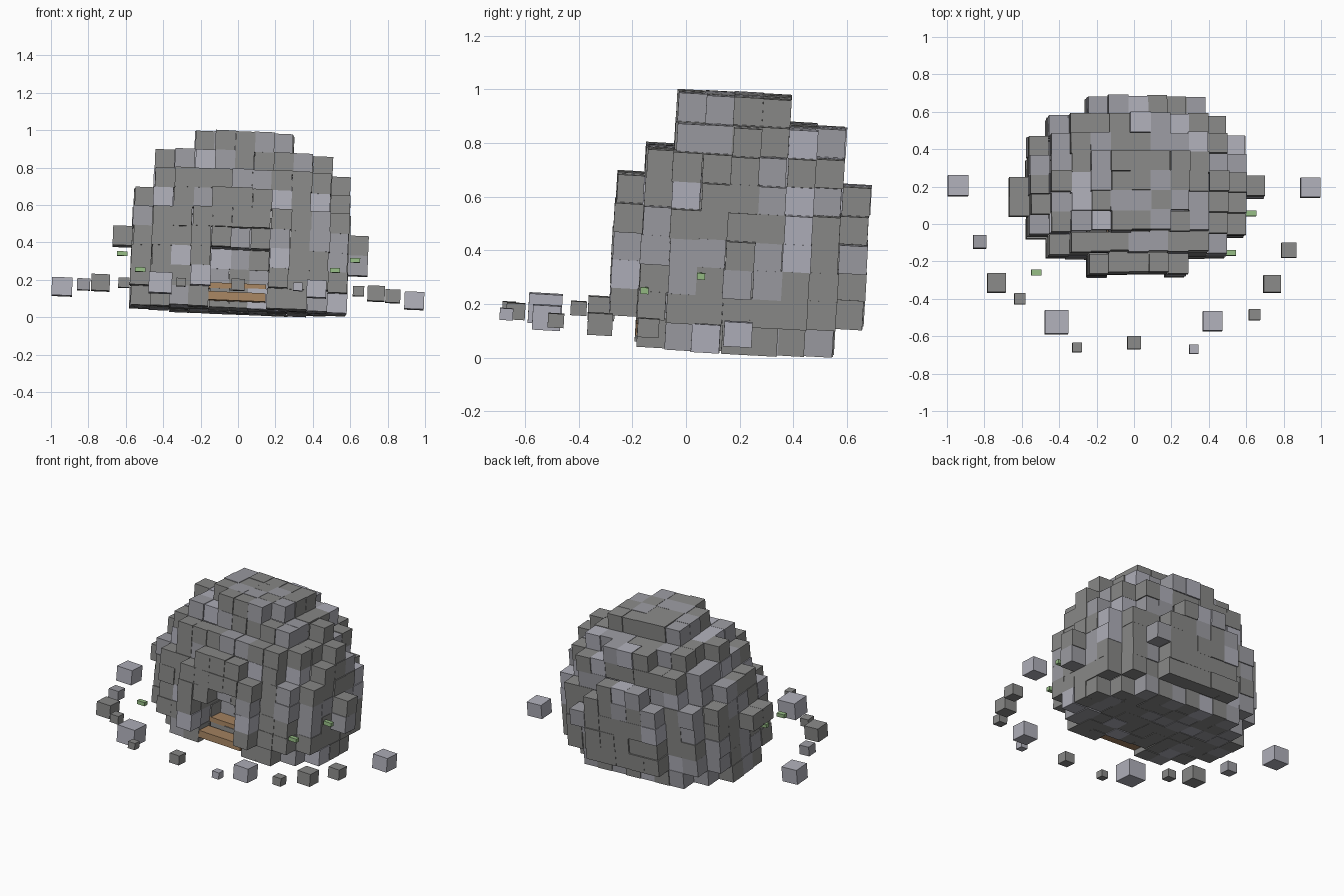
import bpy, bmesh, math, random
from mathutils import Matrix, Vector

if "Cube" in bpy.data.objects:
    bpy.data.objects.remove(bpy.data.objects["Cube"])

random.seed(7)
S = 0.105                      # voxel size
TILT = (Matrix.Translation((0, 0, 0.048))
        @ Matrix.Rotation(math.radians(2.3), 4, 'Y')
        @ Matrix.Rotation(math.radians(-3.3), 4, 'X'))


def material(name, rgb):
    m = bpy.data.materials.new(name)
    m.diffuse_color = (*rgb, 1)
    m.use_nodes = True
    m.node_tree.nodes["Principled BSDF"].inputs["Base Color"].default_value = m.diffuse_color
    return m


STONES = [material("dark_stone", (0.25, 0.25, 0.245)),
          material("mid_stone", (0.33, 0.33, 0.36)),
          material("pale_stone", (0.43, 0.43, 0.49))]
MOSS = material("moss", (0.30, 0.50, 0.23))
WOOD = material("wood", (0.38, 0.23, 0.12))


def boxes(name, items, mats):
    """One object from boxes given as (centre, size, material index)."""
    bm = bmesh.new()
    for centre, size, mi in items:
        mat = TILT @ Matrix.Translation(centre) @ Matrix.Diagonal((*size, 1))
        made = bmesh.ops.create_cube(bm, size=1, matrix=mat)
        for f in {f for v in made['verts'] for f in v.link_faces}:
            f.material_index = mi
    me = bpy.data.meshes.new(name)
    bm.to_mesh(me)
    bm.free()
    for m in mats:
        me.materials.append(m)
    ob = bpy.data.objects.new(name, me)
    bpy.context.collection.objects.link(ob)
    return ob


def shade():
    return random.choices((0, 1, 2), (5, 3, 1))[0]


# Rock dome: ellipsoid of voxels
cells = set()
for i in range(-6, 7):
    for j in range(-4, 5):
        for k in range(9):
            d = (i / 6.05) ** 2 + (j / 4.6) ** 2 + ((k - 2.9) / 5.6) ** 2
            if d < 1 and not (i == -5 and k == 6) and not (j == -3 and k == 7):
                cells.add((i, j, k))
cells |= {(i, -2, 8) for i in (-1, 0, 1)}
cells |= {(6, 0, 2), (-6, -1, 3), (3, 4, 3)}

# Cave mouth and tunnel
for i in (-1, 0, 1):
    for k in range(3):
        cells -= {(i, -4, k), (i, -3, k)}
        if k:
            cells.discard((i, -2, k))
cells -= {(0, -4, 3), (1, -4, 3)}

# Keep only the stones with an open side
steps = [(1, 0, 0), (-1, 0, 0), (0, 1, 0), (0, -1, 0), (0, 0, 1), (0, 0, -1)]
shell = [c for c in sorted(cells)
         if any((c[0] + a, c[1] + b, c[2] + e) not in cells for a, b, e in steps)]
dome = []
for i, j, k in shell:
    jit = Vector([random.uniform(-0.005, 0.005) for _ in range(3)])
    jit.z *= 0.3
    w = S * random.uniform(0.99, 1.05)
    dome.append((Vector((i * S, 0.18 + j * S, (k + 0.5) * S - 0.002)) + jit,
                 (w, w, w), shade()))
boxes("rock_dome", dome, STONES)

# Wooden steps in the cave mouth
boxes("lower_wooden_step", [((-0.01, -0.14, 0.052), (0.31, 0.10, 0.045), 0)], [WOOD])
boxes("upper_wooden_step", [((-0.01, -0.03, 0.113), (0.31, 0.10, 0.03), 0)], [WOOD])

# Loose stones in an arc round the front: x, y, size, shade
loose = [(-.945, .21, .11, 2), (-.83, -.09, .07, 1), (-.74, -.31, .10, 0),
         (-.615, -.395, .06, 0), (-.42, -.52, .125, 2), (-.31, -.655, .05, 0),
         (-.005, -.63, .07, 0), (.315, -.665, .05, 2), (.415, -.515, .105, 2),
         (.64, -.48, .06, 0), (.735, -.315, .093, 0), (.825, -.135, .08, 0),
         (.94, .2, .105, 2)]
for x, y, s, c in loose:
    boxes("loose_stone", [((x, y - 0.011, 0.088), (s, s, s * 0.88), 0)], [STONES[c]])

# Moss tufts
for x, y, z in [(-.63, .05, .27), (-.53, -.27, .17), (.51, -.167, .213), (.615, .04, .283)]:
    boxes("moss_tuft", [((x, y, z), (0.055, 0.03, 0.024), 0)], [MOSS])
